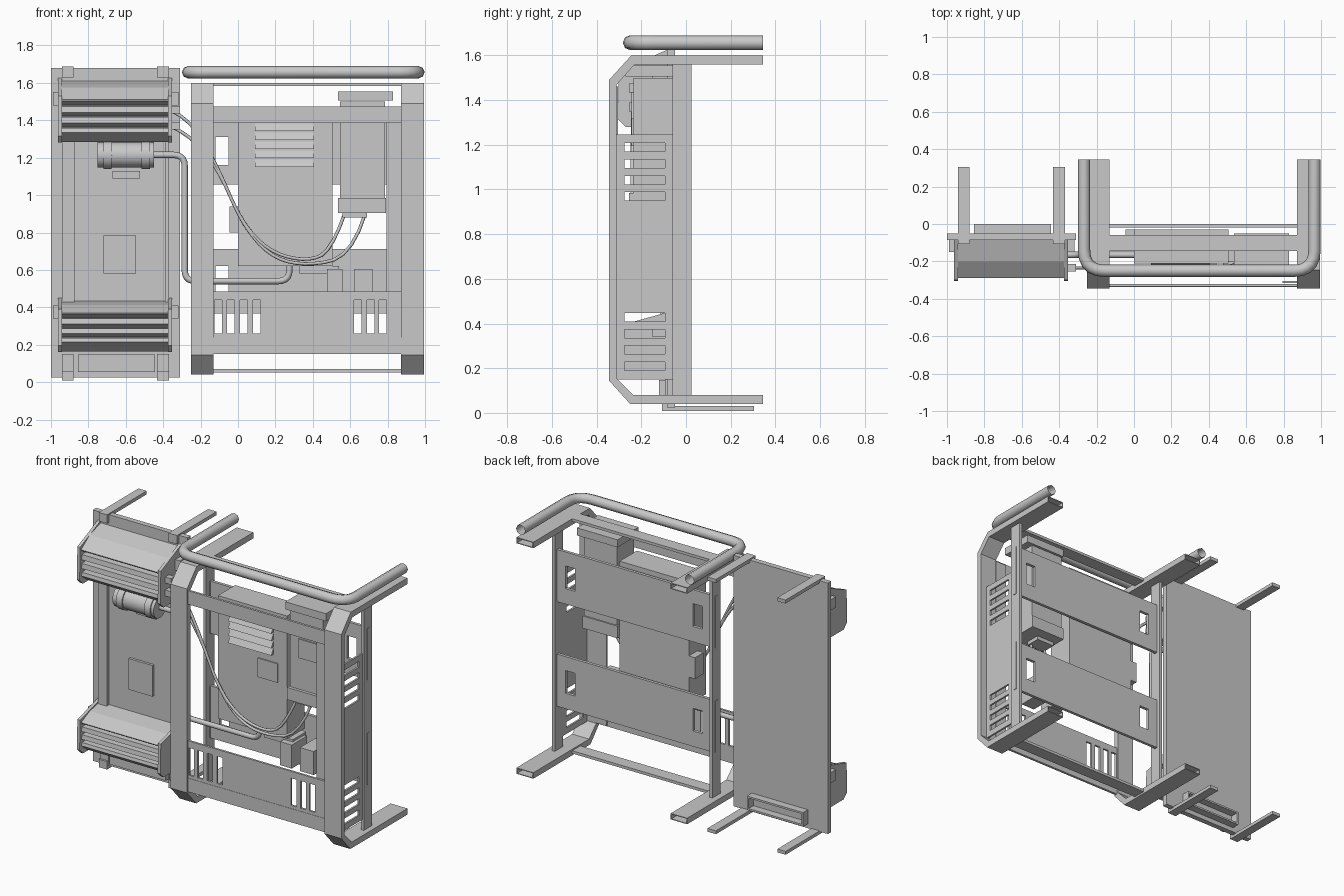
import bpy, bmesh
from mathutils import Vector, Matrix

cube = bpy.data.objects.get("Cube")
if cube:
    bpy.data.objects.remove(cube, do_unlink=True)

grey = bpy.data.materials.new("light grey")
grey.use_nodes = True
grey.diffuse_color = (.58, .58, .58, 1)
grey.node_tree.nodes["Principled BSDF"].inputs["Base Color"].default_value = grey.diffuse_color


def link(name, data):
    data.materials.append(grey)
    obj = bpy.data.objects.new(name, data)
    bpy.context.collection.objects.link(obj)
    return obj


def from_bmesh(name, bm):
    bmesh.ops.recalc_face_normals(bm, faces=bm.faces[:])
    mesh = bpy.data.meshes.new(name)
    bm.to_mesh(mesh)
    bm.free()
    return link(name, mesh)


def box(name, xs, ys, zs):
    bm = bmesh.new()
    bmesh.ops.create_cube(bm, size=1)
    for vert in bm.verts:
        for axis, span in enumerate((xs, ys, zs)):
            vert.co[axis] = span[0] if vert.co[axis] < 0 else span[1]
    return from_bmesh(name, bm)


def prism(name, outline, xs, hollow_ends=False):
    """Extrude a (y, z) outline along x."""
    bm = bmesh.new()
    face = bm.faces.new([bm.verts.new((xs[0], y, z)) for y, z in outline])
    grown = bmesh.ops.extrude_face_region(bm, geom=[face])["geom"]
    moved = [g for g in grown if isinstance(g, bmesh.types.BMVert)]
    bmesh.ops.translate(bm, verts=moved, vec=(xs[1] - xs[0], 0, 0))
    bm.faces.new([v for v in face.verts]) if not face.is_valid else None
    bmesh.ops.recalc_face_normals(bm, faces=bm.faces[:])
    if hollow_ends:
        tips = [f for f in bm.faces if f.normal.y > .9 and f.calc_center_median().y > .3]
        bmesh.ops.inset_individual(bm, faces=tips, thickness=.007)
        bmesh.ops.inset_individual(bm, faces=tips, thickness=.0005, depth=-.3)
    return from_bmesh(name, bm)


def slotted(name, us, vs, holes, place, thickness):
    """Flat sheet with rectangular holes; place maps (u, v) to a point."""
    cols = sorted(set(us) | {u for h in holes for u in h[0]})
    rows = sorted(set(vs) | {v for h in holes for v in h[1]})
    bm = bmesh.new()
    grid = {(u, v): bm.verts.new(place(u, v)) for u in cols for v in rows}
    for a, b in zip(cols, cols[1:]):
        for c, d in zip(rows, rows[1:]):
            u, v = (a + b) / 2, (c + d) / 2
            if not any(h[0][0] < u < h[0][1] and h[1][0] < v < h[1][1] for h in holes):
                bm.faces.new([grid[a, c], grid[b, c], grid[b, d], grid[a, d]])
    obj = from_bmesh(name, bm)
    solid = obj.modifiers.new("thickness", "SOLIDIFY")
    solid.thickness, solid.offset = thickness, 0


def tube(name, points, radius, bend=0, kind="POLY"):
    """Round tube along points, with rounded corners when bend is set."""
    pts = [Vector(p) for p in points]
    path = [pts[0]]
    for before, corner, after in zip(pts, pts[1:], pts[2:]):
        if not bend:
            path.append(corner)
            continue
        start = corner + (before - corner).normalized() * bend
        end = corner + (after - corner).normalized() * bend
        for step in range(6):
            t = step / 5
            path.append(start.lerp(corner, t).lerp(corner.lerp(end, t), t))
    path.append(pts[-1])
    curve = bpy.data.curves.new(name, "CURVE")
    curve.dimensions = "3D"
    curve.bevel_depth, curve.bevel_resolution = radius, 2
    spline = curve.splines.new(kind)
    spline.points.add(len(path) - 1)
    for point, co in zip(spline.points, path):
        point.co = (*co, 1)
    if kind == "NURBS":
        spline.use_endpoint_u, spline.order_u, spline.resolution_u = True, 3, 4
    link(name, curve)


def drum(name, xs, y, z, radius):
    bm = bmesh.new()
    turn = Matrix.Translation(((xs[0] + xs[1]) / 2, y, z)) @ Matrix.Rotation(1.5708, 4, "Y")
    bmesh.ops.create_cone(bm, cap_ends=True, segments=24, radius1=radius, radius2=radius,
                          depth=xs[1] - xs[0], matrix=turn)
    obj = from_bmesh(name, bm)
    bpy.context.view_layer.objects.active = obj
    obj.select_set(True)
    bpy.ops.object.shade_smooth_by_angle()
    obj.select_set(False)


# Main frame: two bent uprights with hollow arms, and thin rear posts
bent = [(.345, .04), (-.25, .04), (-.345, .145), (-.345, 1.49), (-.245, 1.6), (.345, 1.6),
        (.345, 1.56), (-.23, 1.56), (-.31, 1.47), (-.31, .155), (-.235, .08), (.345, .08)]
for side, xs, post in (("right", (-.25, -.13), (-.21, -.19)), ("left", (.872, .995), (.94, .96))):
    prism("bent_upright_" + side, bent, xs, hollow_ends=True)
    box("rear_post_" + side, post, (-.06, .025), (.08, 1.56))
    for level in (.54, 1.23):
        box("post_strip_" + side, (post[0] - .004, post[1] + .004), (-.028, -.004),
            (level - .17, level + .17))

# Cross members
inner = (-.13, .872)
box("front_top_rail", inner, (-.335, -.32), (1.385, 1.475))
box("top_tie_strip", inner, (-.145, -.06), (1.582, 1.6))
box("bottom_tie_strip", inner, (-.145, -.06), (.052, .07))
vents = [((x, x + .04), (.26, .44)) for x in (-.125, -.06, .01, .08, .62, .69, .755)]
slotted("front_vent_panel", inner, (.15, .485), vents, lambda u, v: (u, -.328, v), .014)
box("vent_panel_lip", inner, (-.337, -.334), (.15, .24))

# Rear plates with hand slots
for level in (.54, 1.23):
    holes = [((x, x + .07), (level - .07, level + .08)) for x in (-.12, .81)]
    slotted("rear_plate", (-.19, .945), (level - .172, level + .172), holes,
            lambda u, v: (u, -.01, v), .02)

# Louvred side panel and its front flange
slots = [((-.275, -.095), (base + .073 * i, base + .073 * i + .038))
         for base in (.19, .95) for i in range(4)]
slotted("side_vent_panel", (-.31, -.06), (.15, 1.245), slots, lambda u, v: (.945, u, v), .012)
box("side_panel_flange", (.795, .875), (-.315, -.305), (.16, 1.46))

# Bumper tube above the frame
tube("bumper_tube", [(-.267, .345, 1.657), (-.267, -.25, 1.657),
                     (.965, -.25, 1.657), (.965, .345, 1.657)], .033, bend=.11)

# Main equipment cabinet
box("cabinet", (0, .505), (-.21, -.03), (.62, 1.43))
for i in range(5):
    z = 1.15 + i * .048
    prism("cabinet_louvre", [(-.21, z), (-.232, z), (-.21, z + .04)], (.09, .405))
box("cabinet_badge", (.295, .44), (-.218, -.21), (.975, 1.1))
box("cabinet_side_catch", (-.045, 0), (-.12, -.03), (.8, .94))
box("cabinet_foot", (.33, .54), (-.2, -.06), (.58, .62))

# Control box with cap and base flange
box("control_box", (.545, .785), (-.235, -.06), (.96, 1.5))
box("control_box_base", (.535, .79), (-.255, -.05), (.905, .985))
box("control_box_cap", (.535, .83), (-.27, -.05), (1.505, 1.555))
box("control_box_plate", (.61, .755), (-.243, -.235), (1.195, 1.32))
box("cable_gland", (.56, .69), (-.22, -.12), (.88, .905))
for xs in ((.475, .56), (.62, .72)):
    box("terminal_block", xs, (-.24, -.08), (.45, .605))

# Side unit: back board, edge rails and recessed pan
box("unit_back_board", (-1, -.31), (-.085, -.05), (.025, 1.68))
for xs in ((-.94, -.875), (-.39, -.37)):
    box("unit_edge_rail", xs, (-.115, -.085), (.42, 1.3))
box("unit_pan", (-.875, -.39), (-.095, -.085), (.43, 1.29))
box("unit_square_pad", (-.72, -.545), (-.112, -.095), (.58, .785))
box("unit_small_label", (-.67, -.525), (-.105, -.095), (1.09, 1.13))
box("unit_lower_plate", (-.855, -.445), (-.12, -.085), (.055, .147))

# Open tray on the back of the side unit
for zs in ((.055, .067), (.135, .147)):
    box("rear_tray_shelf", (-.855, -.445), (-.05, 0), zs)
for xs in ((-.855, -.843), (-.457, -.445)):
    box("rear_tray_end", xs, (-.05, 0), (.067, .135))


# Louvred hoods at the top and bottom of the side unit
def hood(name, top, nose, base):
    pitch = (nose - base - .05) / 3
    outline = [(-.085, base), (-.085, top), (-.2, top - (top - nose) * .35), (-.29, nose)]
    for i in range(3):
        z = nose - i * pitch
        outline += [(-.285, z - pitch * .15), (-.235, z - pitch * .5),
                    (-.235, z - pitch * .55), (-.28, z - pitch * .6)]
    outline += [(-.285, base + .05), (-.22, base)]
    prism(name, outline, (-.945, -.37))
    cheek = [(-.085, base - .005), (-.085, top + .015), (-.3, nose + .02),
             (-.305, base + .03), (-.27, base - .005)]
    for xs in ((-.962, -.942), (-.373, -.353)):
        prism(name + "_cheek", cheek, xs)
    for xs in ((-.99, -.96), (-.355, -.318)):
        box(name + "_tab", xs, (-.15, -.085), (nose - .03, nose + .04))


hood("upper_hood", 1.61, 1.51, 1.285)
hood("lower_hood", .435, .37, .165)

# Hook arms and clips holding the side unit
for xs in ((-.94, -.88), (-.432, -.37)):
    for arm, clip in (((1.665, 1.688), (1.63, 1.688)), ((.008, .03), (.008, .06))):
        box("hook_arm", xs, (-.085, .305), arm)
        box("hook_clip", xs, (-.108, -.08), clip)
    box("hook_clip_tongue", xs, (-.095, -.085), (.06, .15))

# Canister with clamp bands
drum("canister", (-.75, -.45), -.17, 1.215, .068)
for xs in ((-.72, -.675), (-.515, -.47)):
    drum("canister_band", xs, -.17, 1.215, .076)

# Pipe and cables
depth = -.165
tube("transfer_pipe", [(-.45, depth, 1.215), (-.285, depth, 1.215), (-.285, depth, .54),
                       (.275, depth, .54), (.275, depth, .62)], .017, bend=.06)
for name, start, low, end in (("first_cable", 1.455, .665, .57), ("second_cable", 1.37, .64, .68)):
    tube(name, [(-.36, -.235, start), (-.24, -.235, start - .06), (-.1, -.24, 1.13),
                (.02, -.24, .85), (.17, -.245, low + .03), (.36, -.245, low - .02),
                (end - .07, -.24, low + .03), (end, -.2, .9)], .009, kind="NURBS")
    box(name + "_plug", (-.355, -.31), (-.255, -.215), (start - .02, start + .02))
